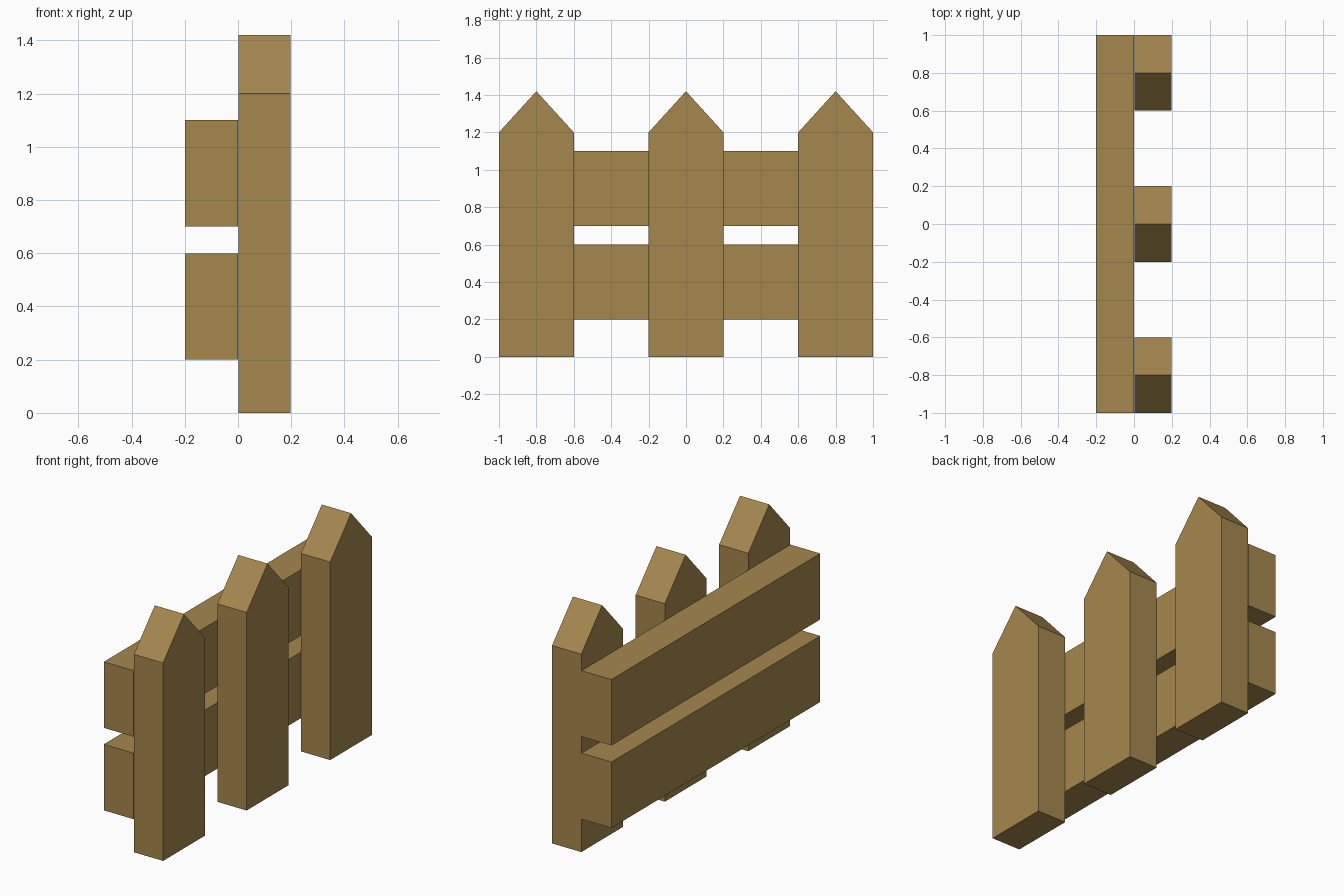
import bpy

if "Cube" in bpy.data.objects:
    bpy.data.objects.remove(bpy.data.objects["Cube"])

# One wood colour for the whole fence
wood = bpy.data.materials.new("brown wood")
wood.diffuse_color = (0.376, 0.242, 0.075, 1.0)
wood.use_nodes = True
wood.node_tree.nodes["Principled BSDF"].inputs["Base Color"].default_value = wood.diffuse_color


def extrude_x(name, profile, x0, x1):
    """Solid made from a counter-clockwise (y, z) profile extruded from x0 to x1."""
    n = len(profile)
    verts = [(x, y, z) for x in (x0, x1) for y, z in profile]
    faces = [tuple(reversed(range(n))), tuple(range(n, 2 * n))]
    faces += [(i, (i + 1) % n, n + (i + 1) % n, n + i) for i in range(n)]
    mesh = bpy.data.meshes.new(name)
    mesh.from_pydata(verts, [], faces)
    mesh.materials.append(wood)
    obj = bpy.data.objects.new(name, mesh)
    bpy.context.collection.objects.link(obj)
    return obj


# Three pointed pickets on the right side
for i, y in enumerate((-0.8, 0.0, 0.8)):
    outline = [(y - 0.2, 0), (y + 0.2, 0), (y + 0.2, 1.2), (y, 1.42), (y - 0.2, 1.2)]
    extrude_x(f"picket_{i + 1}", outline, 0.002, 0.198)

# Two full-length rails behind them
for name, z in (("lower_rail", 0.2), ("upper_rail", 0.7)):
    extrude_x(name, [(-1, z), (1, z), (1, z + 0.4), (-1, z + 0.4)], -0.2, 0.0)
